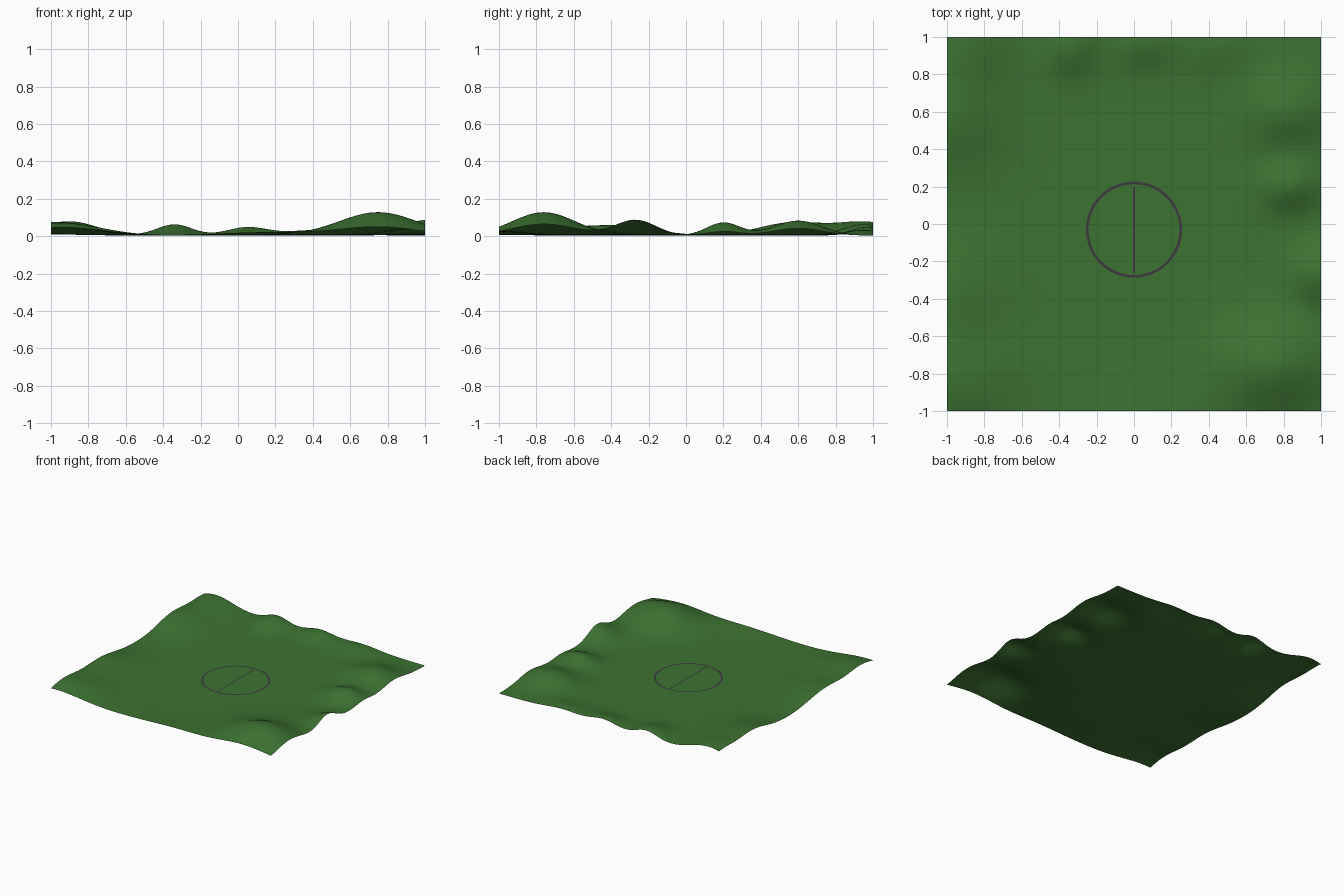
import bpy, bmesh, math

if "Cube" in bpy.data.objects:
    bpy.data.objects.remove(bpy.data.objects["Cube"])


def material(name, rgb):
    m = bpy.data.materials.new(name)
    m.diffuse_color = (*rgb, 1)
    m.use_nodes = True
    m.node_tree.nodes["Principled BSDF"].inputs["Base Color"].default_value = m.diffuse_color
    return m


def make_object(name, bm, mat):
    mesh = bpy.data.meshes.new(name)
    bm.to_mesh(mesh)
    bm.free()
    mesh.materials.append(mat)
    ob = bpy.data.objects.new(name, mesh)
    bpy.context.collection.objects.link(ob)
    return ob


grass = material("grass green", (0.045, 0.168, 0.031))
paint = material("dark grey paint", (0.045, 0.042, 0.05))

# Hills around a flat basin: x, y, height, x spread, y spread
HILLS = [
    (0.75, -0.76, 0.125, 0.21, 0.17),
    (1.02, -0.27, 0.085, 0.13, 0.11),
    (0.83, 0.20, 0.070, 0.11, 0.09),
    (0.82, 0.60, 0.080, 0.15, 0.13),
    (-0.34, 0.95, 0.060, 0.095, 0.11),
    (0.05, 0.97, 0.045, 0.11, 0.09),
    (0.42, 0.95, 0.030, 0.15, 0.10),
    (-0.90, 0.97, 0.070, 0.15, 0.16),
    (-0.97, 0.57, 0.070, 0.18, 0.18),
    (-0.98, -0.38, 0.055, 0.18, 0.20),
    (-0.95, -0.85, 0.065, 0.22, 0.17),
    (0.15, -1.00, 0.018, 0.25, 0.12),
]


def height(x, y):
    z = sum(h * math.exp(-0.5 * (((x - a) / s) ** 2 + ((y - b) / t) ** 2))
            for a, b, h, s, t in HILLS)
    return 0.003 + z


# Rolling ground sheet
bm = bmesh.new()
bmesh.ops.create_grid(bm, x_segments=100, y_segments=100, size=1)
for v in bm.verts:
    v.co.z = height(v.co.x, v.co.y)
for f in bm.faces:
    f.smooth = True
make_object("ground", bm, grass)

# Circle marking painted on the flat centre
CY, Z, N = -0.03, 0.007, 64
bm = bmesh.new()
rings = [[bm.verts.new((r * math.cos(2 * math.pi * i / N),
                        CY + r * math.sin(2 * math.pi * i / N), Z))
          for i in range(N)] for r in (0.243, 0.257)]
for i in range(N):
    j = (i + 1) % N
    bm.faces.new((rings[0][i], rings[1][i], rings[1][j], rings[0][j]))
make_object("circle_marking", bm, paint)

# Straight line across the circle
bm = bmesh.new()
bm.faces.new([bm.verts.new((x, y, Z)) for x, y in
              ((-0.005, -0.265), (0.005, -0.265), (0.005, 0.2), (-0.005, 0.2))])
make_object("centre_line", bm, paint)
